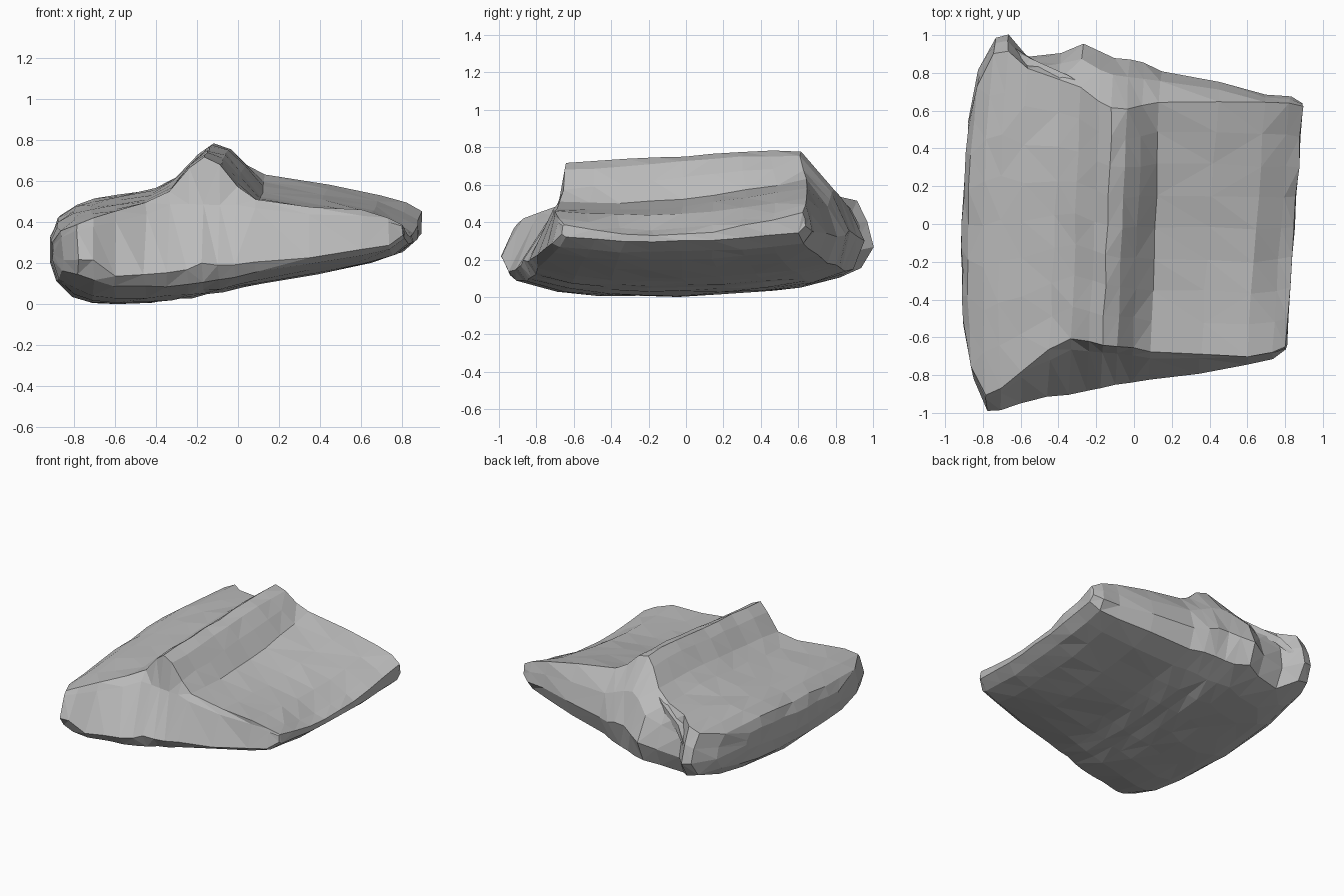
import bpy, bmesh, random
from mathutils import Vector

cube = bpy.data.objects.get("Cube")
if cube:
    bpy.data.objects.remove(cube, do_unlink=True)
random.seed(4)

paper = bpy.data.materials.new("grey paper")
paper.use_nodes = True
grey = (0.5, 0.5, 0.5, 1)
paper.diffuse_color = grey
paper.node_tree.nodes["Principled BSDF"].inputs["Base Color"].default_value = grey

# Cross-sections: x, bottom z, top z, front top y, front belly y, back top y, back belly y
SECTIONS = [
    (-.91, .21, .36, -.50, -.55, .50, .55),
    (-.88, .11, .43, -.75, -.82, .73, .82),
    (-.80, .04, .48, -.91, -.99, .90, .98),
    (-.71, .01, .51, -.87, -.99, .92, 1.0),
    (-.59, 0, .53, -.78, -.95, .82, .88),
    (-.42, .01, .56, -.67, -.91, .77, .90),
    (-.31, .02, .62, -.61, -.90, .72, .95),
    (-.21, .03, .73, -.62, -.88, .65, .91),
    (-.14, .05, .78, -.64, -.87, .62, .88),
    (-.06, .06, .75, -.65, -.85, .61, .87),
    (.02, .08, .68, -.66, -.84, .63, .85),
    (.11, .10, .625, -.68, -.83, .65, .81),
    (.40, .15, .585, -.69, -.79, .65, .75),
    (.65, .20, .53, -.70, -.74, .64, .69),
    (.78, .24, .49, -.68, -.71, .64, .67),
    (.85, .30, .46, -.65, -.67, .62, .64),
]
STEPS = 9


def lerp(a, b, t):
    return a + (b - a) * t


def bend(x, y):
    """Skew and pinch the outline towards its corners."""
    pinch = min(max((-.4 - x) / .5, 0), 1) ** 2
    skew = .07 if x > .3 else .04 if x > -.5 else .02
    return x + .07 * pinch * y * y + skew * y


def ring(x, low, high, front_top, front_mid, back_top, back_mid):
    """One closed loop: over the top, down the back, under, up the front."""
    tilt = .11 if 0 < x < .6 else .07
    dip = .1 if x > .7 else .06 if x > .1 else 0

    def top(y):
        return high + tilt * (min(y, .35) - .35) - dip * max(0, 1 - 2.5 * y * y)

    def base(y):
        return low + .13 * y ** 4 + .05 * max(y, 0)

    pts = []
    for i in range(STEPS):
        y = lerp(front_top, back_top, i / (STEPS - 1))
        pts.append((y, top(y)))
    fb, bb = front_mid * .95, back_mid * .94
    for k, y in ((.68, lerp(back_top, back_mid, .65)), (.32, back_mid)):
        pts.append((y, lerp(base(bb), top(back_top), k)))
    for i in range(STEPS):
        y = lerp(bb, fb, i / (STEPS - 1))
        pts.append((y, base(y)))
    # Flat front panel with a shoulder below the ridge
    belly = .32 if x < -.65 else .14
    pts.append((front_mid, lerp(base(fb), top(front_top), belly)))
    shoulder = min(top(front_top), .54)
    pts.append((lerp(front_top, front_mid, .2), lerp(base(fb), shoulder, .87)))
    return [Vector((bend(x, y), y, z)) for y, z in pts]


def add_object(name, bm):
    bmesh.ops.triangulate(bm, faces=bm.faces[:])
    bmesh.ops.recalc_face_normals(bm, faces=bm.faces[:])
    mesh = bpy.data.meshes.new(name)
    bm.to_mesh(mesh)
    bm.free()
    mesh.materials.append(paper)
    obj = bpy.data.objects.new(name, mesh)
    bpy.context.collection.objects.link(obj)


# Crumpled parcel body
bm = bmesh.new()
loops = []
for section in SECTIONS:
    loops.append([bm.verts.new(p) for p in ring(*section)])
count = len(loops[0])
for a, b in zip(loops, loops[1:]):
    for i in range(count):
        j = (i + 1) % count
        bm.faces.new((a[i], a[j], b[j], b[i]))
# Narrow ends are closed by strips running from the top edge to the base
for loop in (loops[0], loops[-1]):
    for i in range(STEPS - 1):
        lower = 2 * STEPS + 1 - i
        bm.faces.new((loop[i], loop[i + 1], loop[lower - 1], loop[lower]))
    bm.faces.new(loop[STEPS - 1:STEPS + 3])
    bm.faces.new(loop[2 * STEPS + 1:] + loop[:1])
for v in bm.verts:
    v.co += Vector([random.uniform(-.006, .006) for _ in range(3)])
    v.co.z = max(v.co.z, 0)
add_object("parcel_body", bm)


def fold(name, path, width, height):
    """A pinched paper crease: a low tent following a path."""
    bm = bmesh.new()
    rows = []
    last = len(path) - 1
    for i, p in enumerate(path):
        p = Vector(p)
        s = .15 if i in (0, last) else 1
        along = Vector(path[min(i + 1, last)]) - Vector(path[max(i - 1, 0)])
        out = Vector((0, 1, .8)).normalized()
        side = along.cross(out).normalized() * width * s
        rows.append([bm.verts.new(q) for q in
                     (p - side - out * .03, p + out * height * s, p + side - out * .03)])
    for a, b in zip(rows, rows[1:]):
        for i in range(3):
            j = (i + 1) % 3
            bm.faces.new((a[i], a[j], b[j], b[i]))
    bm.faces.new(rows[0])
    bm.faces.new(rows[-1])
    add_object(name, bm)


# Creases where the wrapping is tucked in at the back
fold("back_crease", [(-.1, .6, .74), (-.04, .64, .68), (.01, .69, .59), (.08, .74, .5)], .04, .015)
fold("back_corner_crease", [(-.12, .64, .68), (-.35, .78, .55), (-.55, .87, .47), (-.66, .95, .34)], .04, .01)
